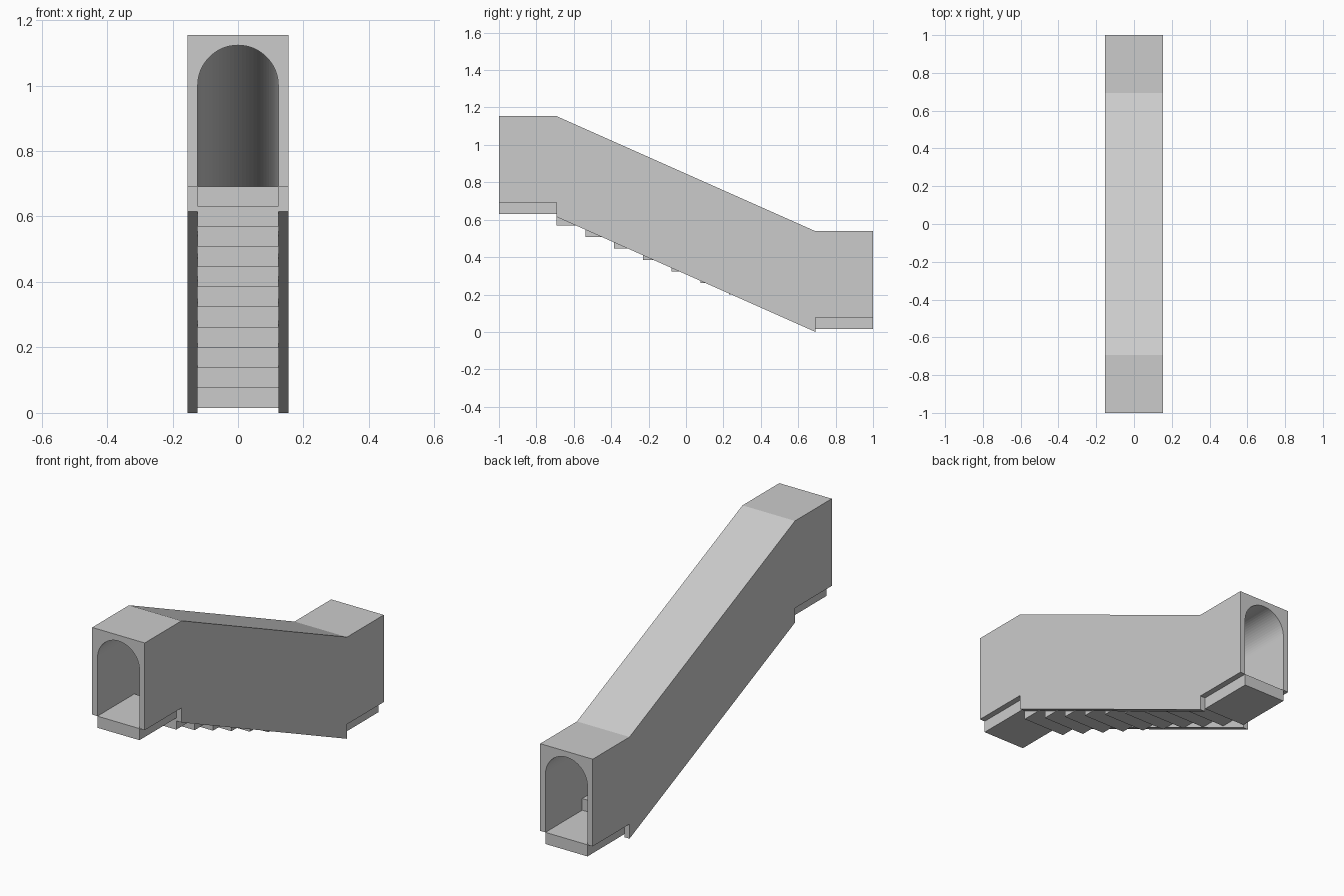
import bpy, bmesh, math

if "Cube" in bpy.data.objects:
    bpy.data.objects.remove(bpy.data.objects["Cube"])

U = 2 / 13            # one module: the passage is 13 modules long
HALF, INNER = 1.0, 0.8
RISER, STEPS = 0.4, 9
ARCH_SEGMENTS = 32


def loft(name, rings):
    """Closed solid skinned through rings of (x, y, z) points in modules."""
    bm = bmesh.new()
    loops = [[bm.verts.new((x * U, y * U, z * U)) for x, y, z in r] for r in rings]
    n = len(loops[0])
    for a, b in zip(loops, loops[1:]):
        for i in range(n):
            j = (i + 1) % n
            bm.faces.new((a[i], a[j], b[j], b[i]))
    bm.faces.new(loops[0])
    bm.faces.new(loops[-1])
    bmesh.ops.recalc_face_normals(bm, faces=bm.faces)
    mesh = bpy.data.meshes.new(name)
    bm.to_mesh(mesh)
    bm.free()
    obj = bpy.data.objects.new(name, mesh)
    bpy.context.collection.objects.link(obj)
    return obj


def slab(name, y0, y1, top):
    """Tread one riser thick that fits between the walls."""
    low = top - RISER
    section = [(-INNER, low), (INNER, low), (INNER, top), (-INNER, top)]
    return loft(name, [[(x, y, z) for x, z in section] for y in (y0, y1)])


# Outer shell: side outline extruded across the width
outline = [(-6.5, 4.5), (-4.5, 4.5), (-4.5, 4.0), (4.5, 0.0), (4.5, 0.5),
           (6.5, 0.5), (6.5, 3.5), (4.5, 3.5), (-4.5, 7.5), (-6.5, 7.5)]
shell = loft("tunnel_shell", [[(x, y, z) for y, z in outline] for x in (-HALF, HALF)])

# Arched bore following the two landings and the slope
arch = [(INNER * math.cos(math.pi * i / ARCH_SEGMENTS),
         INNER * math.sin(math.pi * i / ARCH_SEGMENTS)) for i in range(ARCH_SEGMENTS + 1)]
bore_section = arch + [(-INNER, -4.0), (INNER, -4.0)]
path = [(-7.5, 6.5), (-4.5, 6.5), (4.5, 2.5), (7.5, 2.5)]
bore = loft("bore_cutter", [[(x, y, z + h) for x, h in bore_section] for y, z in path])
bore.hide_render = True

cut = shell.modifiers.new("bore", "BOOLEAN")
cut.operation = "DIFFERENCE"
cut.solver = "EXACT"
cut.object = bore
bpy.context.view_layer.objects.active = shell
bpy.ops.object.modifier_apply(modifier=cut.name)
bpy.data.objects.remove(bore)

# Landings at both ends
slab("upper_landing", -6.5, -4.5, 4.5)
slab("lower_landing", 4.5, 6.5, 0.5)

# Stair treads descending to the back
for i in range(STEPS):
    slab(f"stair_step_{i + 1}", -4.5 + i, -3.5 + i, 4.5 - RISER * (i + 1))
